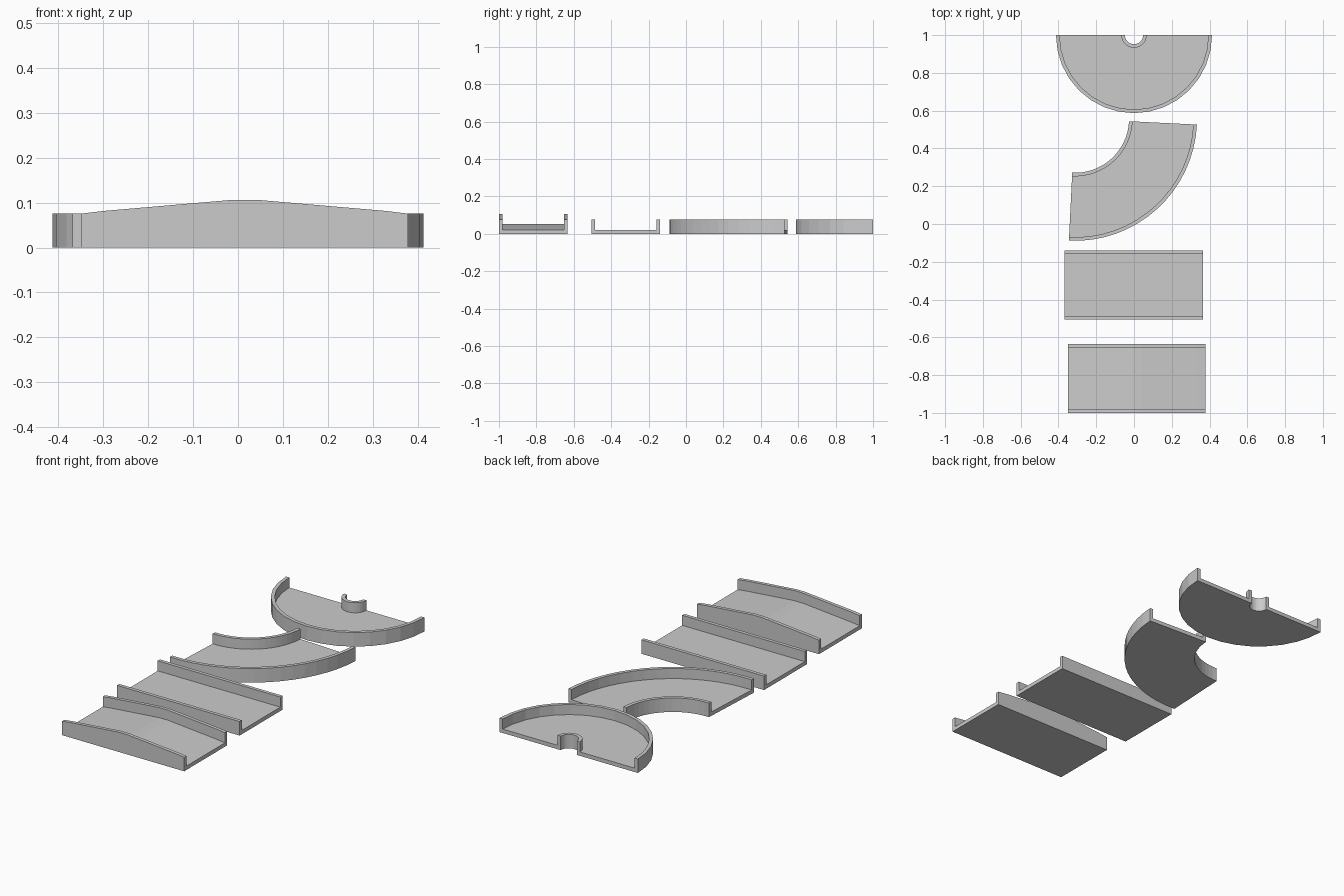
import bpy, bmesh
from math import cos, sin, radians

if "Cube" in bpy.data.objects:
    bpy.data.objects.remove(bpy.data.objects["Cube"])

WALL, FLOOR, HEIGHT = 0.019, 0.021, 0.0755


def channel(width, lift=0.0):
    """U-shaped cross-section as (offset, z), with a flat underside."""
    w, t, f, h = width, WALL, FLOOR + lift, HEIGHT + lift
    return [(0, 0), (w, 0), (w, h), (w - t, h), (w - t, f), (t, f), (t, h), (0, h)]


def sweep(name, rings):
    """Skin a list of cross-section rings and cap both ends."""
    bm = bmesh.new()
    loops = [[bm.verts.new(p) for p in ring] for ring in rings]
    for a, b in zip(loops, loops[1:]):
        for i in range(len(a)):
            j = (i + 1) % len(a)
            bm.faces.new((a[i], a[j], b[j], b[i]))
    bm.faces.new(loops[0])
    bm.faces.new(loops[-1])
    bmesh.ops.recalc_face_normals(bm, faces=bm.faces)
    mesh = bpy.data.meshes.new(name)
    bm.to_mesh(mesh)
    bm.free()
    obj = bpy.data.objects.new(name, mesh)
    bpy.context.collection.objects.link(obj)
    return obj


def straight_track(name, y0, width, stations):
    """Stations are (x, lift) pairs along the track."""
    sweep(name, [[(x, y0 + o, z) for o, z in channel(width, lift)]
                 for x, lift in stations])


def arc_track(name, centre, r_in, r_out, start, end, steps=16):
    cx, cy = centre
    rings = []
    for k in range(steps + 1):
        a = radians(start + (end - start) * k / steps)
        rings.append([(cx + (r_in + o) * cos(a), cy + (r_in + o) * sin(a), z)
                      for o, z in channel(r_out - r_in)])
    sweep(name, rings)


# Hump track: floor and walls rise to a short flat crest
straight_track("hump_track", -1.0, 0.366,
               [(-0.35, 0), (-0.30, 0.006), (-0.01, 0.031),
                (0.04, 0.031), (0.33, 0.006), (0.379, 0)])

# Plain straight track
straight_track("straight_track", -0.506, 0.366, [(-0.368, 0), (0.364, 0)])

# Quarter-turn track
arc_track("curved_track", (-0.313, 0.558), 0.287, 0.647, -92.8, -2.8)

# Tight half-turn track with a small inner rim
arc_track("half_turn_track", (0, 1.0), 0.048, 0.413, 180, 360)
